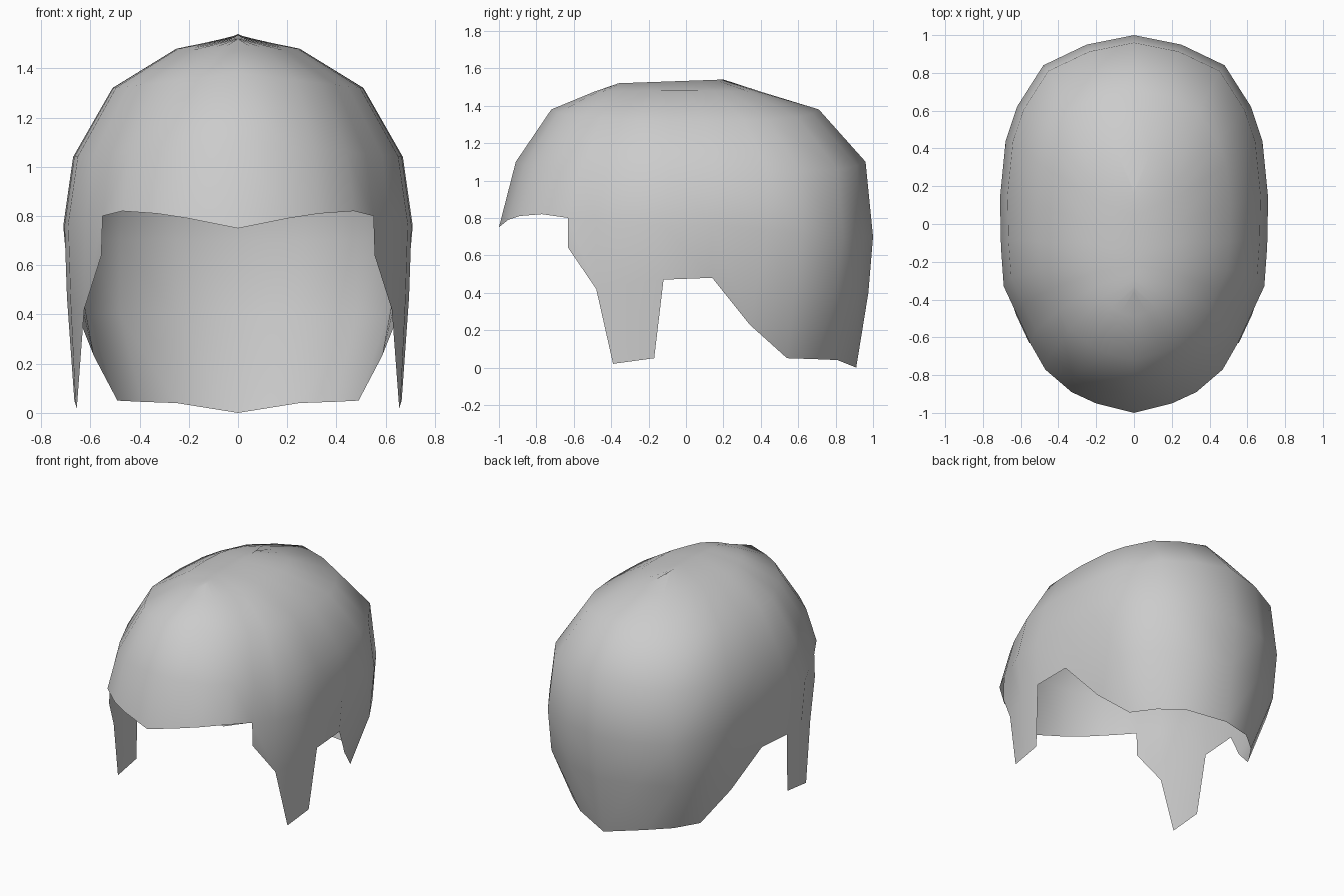
import bpy, bmesh

if "Cube" in bpy.data.objects:
    bpy.data.objects.remove(bpy.data.objects["Cube"])

# Widest ring of the right half, front to back; its front part is the brow hem
ring = [(0, -1, .75), (.2, -.95, .79), (.33, -.89, .81), (.47, -.77, .82), (.55, -.63, .80),
        (.62, -.48, .78), (.69, -.33, .77), (.705, -.12, .76), (.71, .14, .76), (.68, .44, .74),
        (.62, .62, .72), (.48, .84, .70), (.25, .95, .70), (0, 1, .70)]
# Middle row, starting at column 4 (temple, sideburn, ear hem, back)
mid = [(.555, -.63, .64), (.625, -.48, .42), (.68, -.3, .45), (.695, -.12, .47), (.685, .14, .48),
       (.585, .34, .23), (.61, .58, .40), (.48, .80, .40), (.25, .92, .40), (0, .975, .40)]
# Bottom rows: sideburn tip (columns 5-7) and nape (columns 9-13)
burn = [(.655, -.39, .02), (.66, -.28, .035), (.665, -.17, .05)]
nape = [(.49, .54, .05), (.39, .69, .045), (.25, .81, .04), (0, .91, 0)]
# Upper levels: half width, front y, back y, end height, side height
levels = [(.67, -.91, .96, 1.10, 1.04), (.51, -.72, .71, 1.38, 1.32),
          (.25, -.49, .40, 1.475, 1.48), (0, -.36, .20, 1.52, 1.54)]

bm = bmesh.new()


def row(points, start=0):
    return {start + i: bm.verts.new(p) for i, p in enumerate(points)}


def bridge(upper, lower):
    for i in sorted(lower):
        if i + 1 in lower:
            bm.faces.new((upper[i], lower[i], lower[i + 1], upper[i + 1]))


def level(w, front, back, z_end, z_side):
    pts = []
    for x, y, _ in ring:
        t = (y + 1) / 2
        side = x / .71
        z = z_end + (z_side - z_end) * side
        if w == 0:                      # ridge climbs gently to the back
            z = 1.52 + .02 * t
        pts.append((w * side, front + (back - front) * t, z))
    return pts


# Cap: widest ring up to the crown ridge
base = row(ring)
prev = base
for lv in levels:
    top = row(level(*lv))
    bridge(top, prev)
    prev = top

# Sides, sideburn and back of the neck
middle = row(mid, 4)
bridge(base, middle)
bridge(middle, row(burn, 5))
low = row(nape, 10)
bridge(middle, low)
bm.faces.new((middle[9], low[10], middle[10]))

bmesh.ops.recalc_face_normals(bm, faces=bm.faces)
for f in bm.faces:
    f.smooth = True
mesh = bpy.data.meshes.new("hair_cap")
bm.to_mesh(mesh)
bm.free()
hair = bpy.data.objects.new("hair_cap", mesh)
bpy.context.collection.objects.link(hair)

# Left half
mirror = hair.modifiers.new("mirror", 'MIRROR')
mirror.use_axis[0] = True
mirror.use_mirror_merge = True
